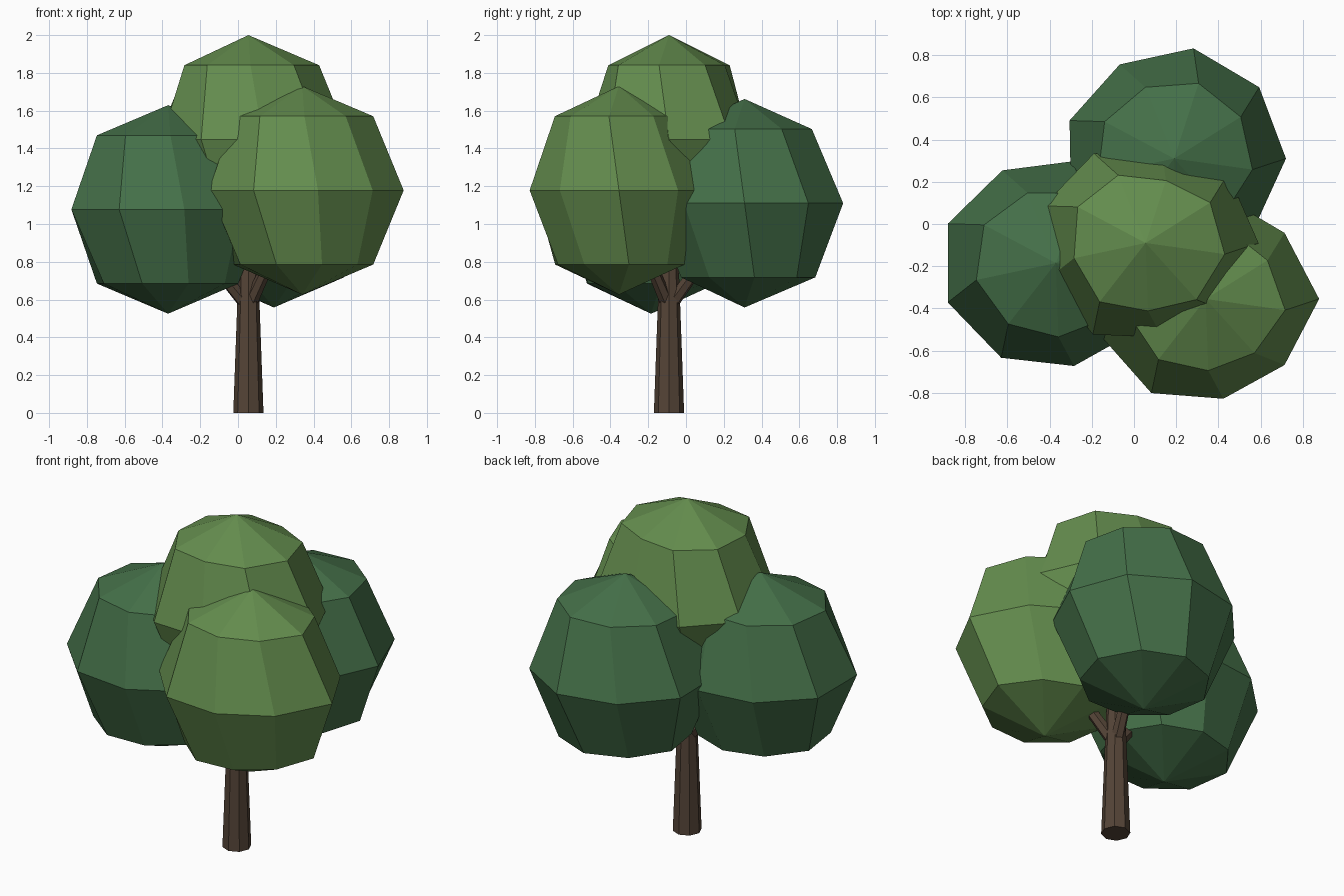
import bpy, bmesh
from math import sin, cos, radians, pi
from mathutils import Vector

if "Cube" in bpy.data.objects:
    bpy.data.objects.remove(bpy.data.objects["Cube"])


def material(name, rgb):
    m = bpy.data.materials.new(name)
    m.diffuse_color = (*rgb, 1)
    m.use_nodes = True
    m.node_tree.nodes["Principled BSDF"].inputs["Base Color"].default_value = m.diffuse_color
    return m


LIGHT = material("light_leaves", (0.127, 0.266, 0.076))
DARK = material("dark_leaves", (0.058, 0.16, 0.065))
BARK = material("bark", (0.09, 0.058, 0.038))


def finish(bm, name, mat):
    bmesh.ops.recalc_face_normals(bm, faces=bm.faces)
    mesh = bpy.data.meshes.new(name)
    bm.to_mesh(mesh)
    bm.free()
    mesh.materials.append(mat)
    bpy.context.collection.objects.link(bpy.data.objects.new(name, mesh))


def leaf_clump(name, centre, radii, mat, height=0.555):
    """Nine-sided low-poly ball, uneven in plan, with slightly twisted rings."""
    bm = bmesh.new()
    c = Vector(centre)
    top = bm.verts.new(c + Vector((0, 0, height - 0.003)))
    bottom = bm.verts.new(c - Vector((0, 0, height - 0.003)))
    rings = []
    for lat, twist in ((45, -8), (0, 0), (-45, 8)):
        ring = []
        for i, r in enumerate(radii):
            a = radians(40 * i + twist)
            k = r * cos(radians(lat))
            ring.append(bm.verts.new(c + Vector((k * cos(a), k * sin(a), height * sin(radians(lat))))))
        rings.append(ring)
    for i in range(9):
        j = (i + 1) % 9
        bm.faces.new((top, rings[0][i], rings[0][j]))
        for u, l in zip(rings, rings[1:]):
            bm.faces.new((u[i], l[i], l[j], u[j]))
        bm.faces.new((bottom, rings[2][j], rings[2][i]))
    finish(bm, name, mat)


def limb(name, start, end, r0, r1, sides):
    """Tapered prism between two points."""
    bm = bmesh.new()
    a, b = Vector(start), Vector(end)
    q = (b - a).to_track_quat('Z', 'Y')
    loops = []
    for p, r in ((a, r0), (b, r1)):
        loops.append([bm.verts.new(p + q @ Vector((r * cos(2 * pi * i / sides), r * sin(2 * pi * i / sides), 0)))
                      for i in range(sides)])
    for i in range(sides):
        j = (i + 1) % sides
        bm.faces.new((loops[0][i], loops[0][j], loops[1][j], loops[1][i]))
    bm.faces.new(loops[0])
    bm.faces.new(loops[1])
    finish(bm, name, BARK)


# Foliage: centre, then equator radius every 40 degrees
clumps = {
    "top_leaves": ((0.055, -0.09, 1.448), (.535, .51, .44, .49, .515, .49, .50, .455, .51), LIGHT),
    "right_leaves": ((0.34, -0.355, 1.178), (.537, .487, .49, .50, .53, .525, .515, .48, .487), LIGHT),
    "left_leaves": ((-0.37, -0.185, 1.077), (.53, .50, .49, .507, .545, .545, .518, .495, .50), DARK),
    "back_leaves": ((0.19, 0.31, 1.11), (.53, .526, .53, .515, .527, .52, .51, .50, .50), DARK),
}
for name, (centre, radii, mat) in clumps.items():
    leaf_clump(name, centre, radii, mat)

# Trunk
limb("trunk", (0.055, -0.09, 0), (0.055, -0.09, 1.1), 0.08, 0.04, 8)

# Branches reaching into the three lower clumps
root = Vector((0.055, -0.09, 0.56))
for side in ("left", "right", "back"):
    target = Vector(clumps[side + "_leaves"][0])
    limb(side + "_branch", root, root.lerp(target, 0.75), 0.038, 0.025, 6)
